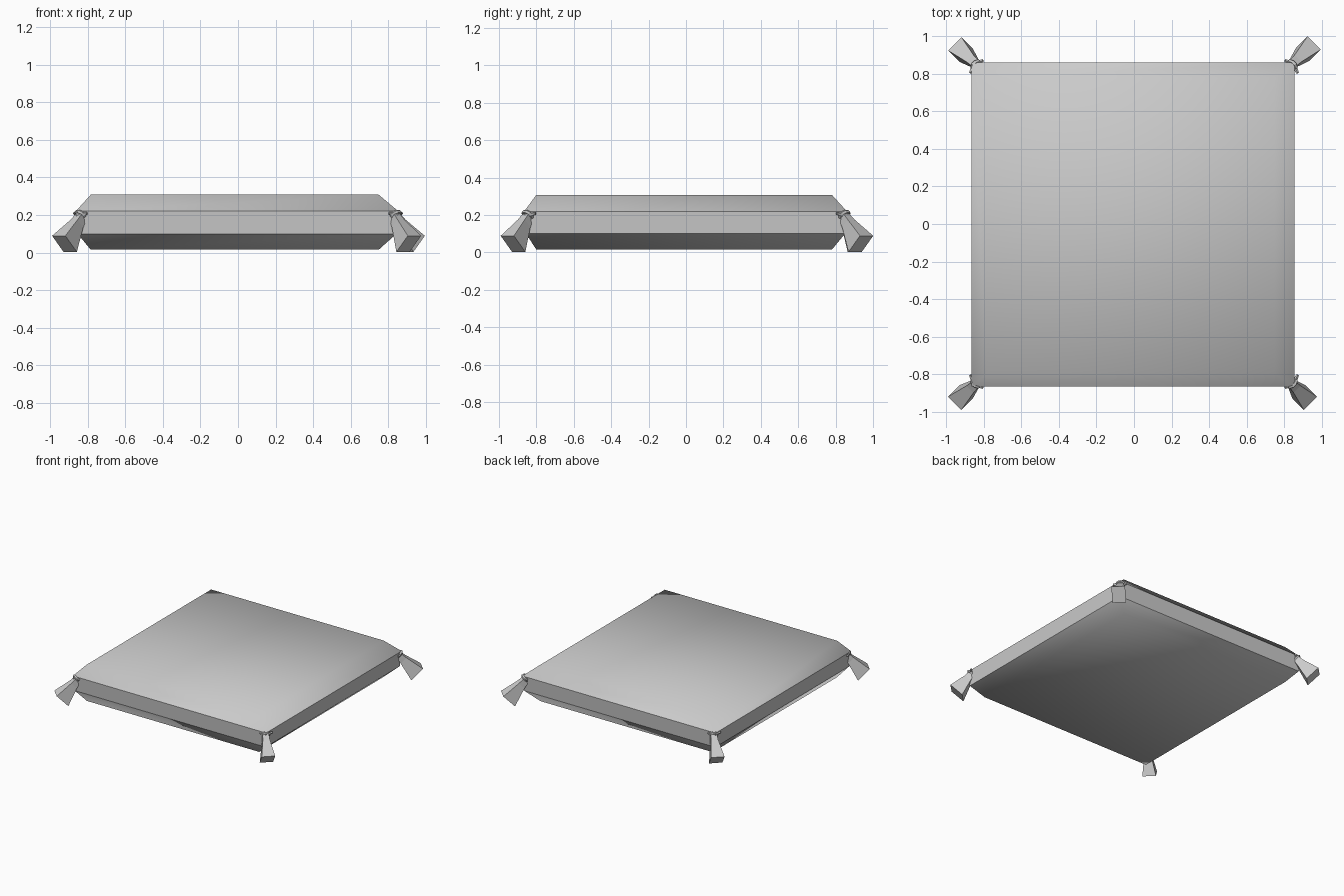
import bpy, bmesh
from math import pi
from mathutils import Vector, Matrix

if "Cube" in bpy.data.objects:
    bpy.data.objects.remove(bpy.data.objects["Cube"])


def finish(bm, name):
    bmesh.ops.recalc_face_normals(bm, faces=bm.faces)
    me = bpy.data.meshes.new(name)
    bm.to_mesh(me)
    bm.free()
    ob = bpy.data.objects.new(name, me)
    bpy.context.collection.objects.link(ob)
    return ob


# Cushion: stacked rectangles (x0, x1, y0, y1, z), soft pillows over a crisp side band
rings = [(-0.785, 0.75, -0.80, 0.78, 0.015),
         (-0.855, 0.845, -0.855, 0.85, 0.10),
         (-0.865, 0.855, -0.865, 0.86, 0.22),
         (-0.785, 0.75, -0.80, 0.78, 0.308)]
bm = bmesh.new()
loops = [[bm.verts.new((x, y, z)) for x, y in ((x0, y0), (x1, y0), (x1, y1), (x0, y1))]
         for x0, x1, y0, y1, z in rings]
bm.faces.new(loops[0])
bm.faces.new(loops[3])
for k in range(3):
    for i in range(4):
        j = (i + 1) % 4
        f = bm.faces.new((loops[k][i], loops[k][j], loops[k + 1][j], loops[k + 1][i]))
        f.smooth = k != 1
for f in bm.faces:
    if len({round(v.co.z, 3) for v in f.verts}) == 1:
        f.smooth = True
for k in (1, 2):
    for i in range(4):
        bm.edges.get((loops[k][i], loops[k][(i + 1) % 4])).smooth = False
finish(bm, "cushion")


def ring_points(bm, centre, t, u, a, b):
    return [bm.verts.new(centre + t * (a * s) + u * (b * r))
            for s, r in ((-1, -1), (1, -1), (1, 1), (-1, 1))]


# Corner tassels: sx, sy and flared end centre (absolute x, y)
corners = [("front_left", -1, -1, 0.925, 0.925), ("front_right", 1, -1, 0.91, 0.925),
           ("back_left", -1, 1, 0.925, 0.93), ("back_right", 1, 1, 0.93, 0.935)]
for name, sx, sy, ex, ey in corners:
    top = Vector((sx * 0.83, sy * 0.84, 0.20))
    end = Vector((sx * ex, sy * ey, 0.046))
    t = Vector((sx, -sy, 0)).normalized()
    u = Vector((sx * 0.5, sy * 0.5, 0.707))
    axis = Vector((sx * 0.5, sy * 0.5, -0.707))
    bm = bmesh.new()
    sections = [ring_points(bm, top, t, u, 0.022, 0.022),
                ring_points(bm, top.lerp(end, 0.3), t, u, 0.026, 0.03),
                ring_points(bm, end, t, u, 0.05, 0.061)]
    bm.faces.new(sections[0])
    bm.faces.new(sections[-1])
    for a, b in zip(sections, sections[1:]):
        for i in range(4):
            j = (i + 1) % 4
            bm.faces.new((a[i], a[j], b[j], b[i]))
    finish(bm, "tassel_" + name)

    # Knotted cord around the tassel neck
    bpy.ops.mesh.primitive_torus_add(
        major_segments=10, minor_segments=5, major_radius=0.026, minor_radius=0.011,
        location=(sx * 0.84, sy * 0.845, 0.20),
        rotation=axis.to_track_quat('Z', 'Y').to_euler())
    bpy.context.object.name = "knot_" + name
    # Little cord ends running along both sides
    bm = bmesh.new()
    for d in (Vector((-sx * 0.05, sy * 0.025, 0.01)), Vector((sx * 0.025, -sy * 0.05, 0.01))):
        m = Matrix.Translation(Vector((sx * 0.85, sy * 0.85, 0.2)) + d * 0.6) \
            @ d.to_track_quat('Z', 'Y').to_matrix().to_4x4()
        bmesh.ops.create_cone(bm, cap_ends=True, segments=5, radius1=0.012,
                              radius2=0.008, depth=0.035, matrix=m)
    finish(bm, "cord_ends_" + name)
